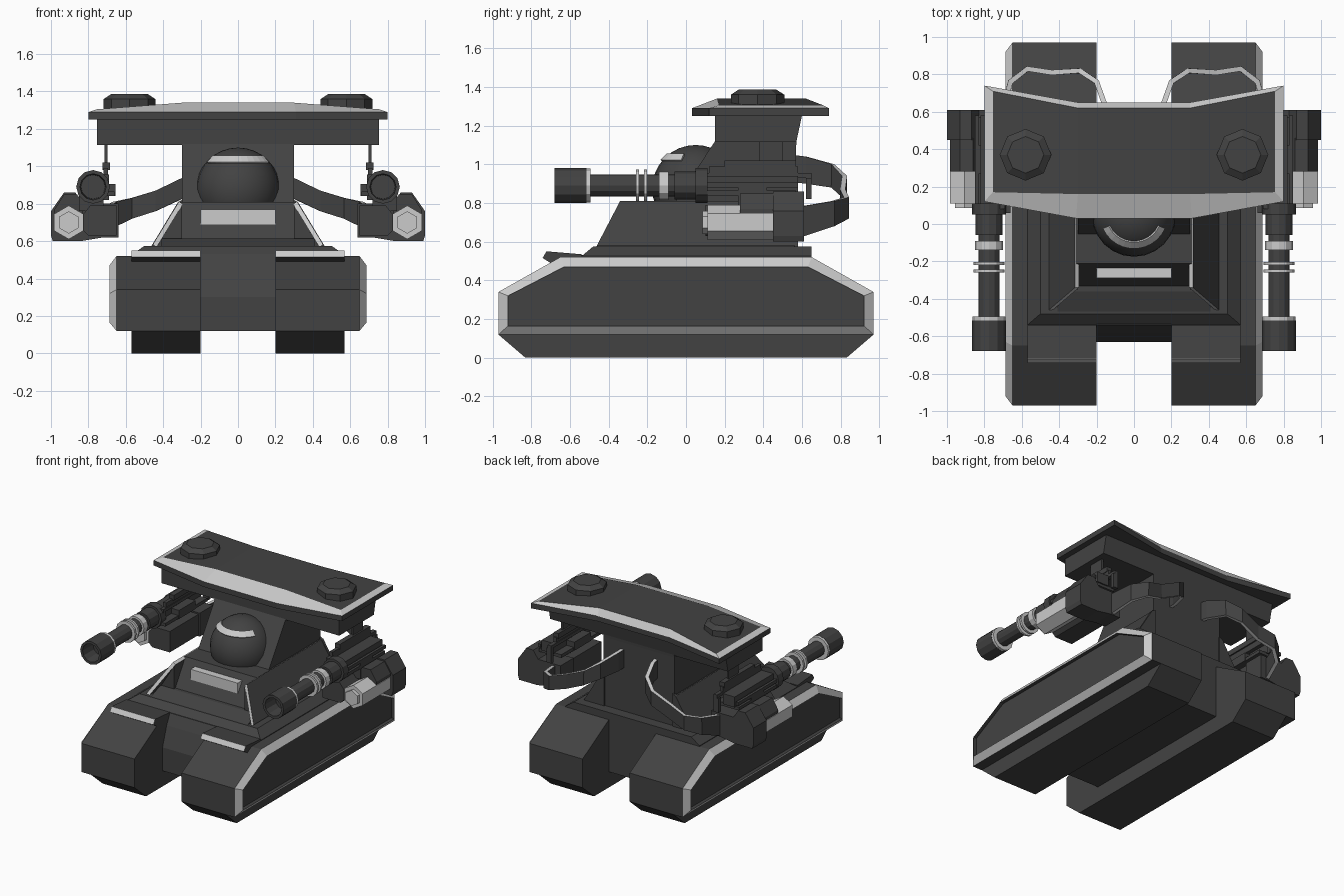
import bpy, bmesh
from math import sin, cos, pi, radians

if "Cube" in bpy.data.objects:
    bpy.data.objects.remove(bpy.data.objects["Cube"])


def material(name, v):
    m = bpy.data.materials.new(name)
    m.diffuse_color = (v, v, v, 1)
    m.use_nodes = True
    m.node_tree.nodes["Principled BSDF"].inputs["Base Color"].default_value = m.diffuse_color
    return m


DARK, LIGHT = material("dark_grey", 0.055), material("light_grey", 0.55)


def finish(name, bm, mirror):
    me = bpy.data.meshes.new(name)
    bmesh.ops.recalc_face_normals(bm, faces=bm.faces[:])
    bm.to_mesh(me)
    bm.free()
    me.materials.append(DARK)
    me.materials.append(LIGHT)
    ob = bpy.data.objects.new(name, me)
    bpy.context.collection.objects.link(ob)
    if mirror:
        ob.modifiers.new("mirror", "MIRROR")
    return ob


def loft(name, rings, light=(), mirror=True, splits=(), cap=0):
    """Skin a list of equal-sized 3D rings; bands listed in light are pale."""
    bm = bmesh.new()
    vs = [[bm.verts.new(p) for p in r] for r in rings]
    n = len(rings[0])
    for b in range(len(vs) - 1):
        for i in range(n):
            j = (i + 1) % n
            f = bm.faces.new((vs[b][i], vs[b][j], vs[b + 1][j], vs[b + 1][i]))
            f.material_index = int(b in light)
    for r in (vs[0], vs[-1]):
        bm.faces.new(r).material_index = cap
    for a, b in splits:
        bmesh.ops.connect_verts(bm, verts=[vs[-1][a], vs[-1][b]])
    return finish(name, bm, mirror)


def prism(name, profile, x0, x1, mirror=True, **k):
    """Extrude a (y, z) profile along x."""
    return loft(name, [[(x, y, z) for y, z in profile] for x in (x0, x1)], mirror=mirror, **k)


def box(name, x0, x1, y0, y1, z0, z1, **k):
    return prism(name, [(y0, z0), (y1, z0), (y1, z1), (y0, z1)], x0, x1, **k)


def lathe(name, x, z, steps, sides=12, phase=0.0, **k):
    """Turned part along y; steps are (y, radius)."""
    ang = [2 * pi * i / sides + phase for i in range(sides)]
    return loft(name, [[(x + r * cos(a), y, z + r * sin(a)) for a in ang] for y, r in steps], **k)


def ribbon(name, low, high, thick, mats=(0, 1), mirror=True):
    """Thick strip between two point rows with a rim material."""
    bm = bmesh.new()
    a, b = [bm.verts.new(p) for p in low], [bm.verts.new(p) for p in high]
    for i in range(len(a) - 1):
        f = bm.faces.new((a[i], a[i + 1], b[i + 1], b[i]))
        f.material_index = mats[0]
    ob = finish(name, bm, mirror)
    s = ob.modifiers.new("thickness", "SOLIDIFY")
    s.thickness, s.offset, s.material_offset_rim = thick, 0, mats[1] - mats[0]
    return ob


# Track pods with pale chamfered border around a recessed panel, and treads below
outer = [(-.97, .12), (-.97, .34), (-.65, .52), (.65, .52), (.97, .34), (.97, .12)]
inner = [(-.92, .165), (-.92, .32), (-.63, .47), (.63, .47), (.92, .32), (.92, .165)]
loft("track_pod", [[(x, y, z) for y, z in p]
                   for x, p in ((.2, outer), (.65, outer), (.687, inner), (.66, inner))], light=(1,))
prism("tread", [(-.97, .12), (-.83, 0), (.83, 0), (.97, .12)], .2, .57)

# Front fender plates with pale lips
prism("fender", [(-.74, .515), (-.72, .55), (-.54, .535), (-.54, .5), (-.7, .49)], .2, .57)
prism("fender_lip", [(-.742, .515), (-.722, .55), (-.72, .55), (-.74, .515)], .2, .57, light=(0,), cap=1)

# Hull between the tracks and the deck on top
prism("centre_hull", [(-.54, .53), (-.58, .45), (-.63, .3), (-.63, .12), (.65, .12), (.65, .53)], -.2, .2, mirror=False)
loft("deck", [[(-x, y, z), (x, y, z), (x, .65, z), (-x, .65, z)]
              for x, y, z in ((.57, -.54, .5), (.57, -.54, .525), (.5, -.48, .575))], mirror=False)

# Turret base with stepped front, sloping cheeks and a window slit
prism("turret_base", [(-.36, .57), (-.21, .81), (.57, .81), (.57, .57)], -.31, .31, mirror=False)
prism("turret_step", [(-.48, .57), (-.36, .615), (-.3, .615), (-.3, .57)], -.41, .41, mirror=False)
loft("turret_side", [[(x0, y, z0), (x1, y, z1), (x0, y, z1)]
                     for y, x0, x1, z0, z1 in ((-.35, .3, .43, .79, .575), (.57, .3, .43, .79, .575))])
ribbon("turret_cheek", [(.445, -.46, .575), (.445, .565, .575)], [(.305, -.34, .805), (.305, .565, .805)], .025)
loft("turret_rear", [[(.29, y, .825), (.32, y, .81), (.465, y, .57), (.29, y, .57)] for y in (.56, .58)])
box("window_slit", -.2, .2, -.29, -.235, .69, .77, mirror=False, light=(0,), cap=1)

# Neck carrying the upper wing
prism("neck", [(-.06, .8), (.15, 1.12), (.15, 1.27), (.58, 1.27), (.57, 1.1), (.57, .57), (.1, .57)], -.3, .3, mirror=False)

# Cockpit dome with pale visor stripe
bm = bmesh.new()
bmesh.ops.create_uvsphere(bm, u_segments=24, v_segments=16, radius=.225)
bmesh.ops.translate(bm, verts=bm.verts[:], vec=(0, .05, .875))
for f in bm.faces:
    f.smooth = True
finish("dome", bm, False)


def arc(e):
    return [(.23 * cos(e) * sin(radians(a)), .05 - .23 * cos(e) * cos(radians(a)), .875 + .23 * sin(e))
            for a in range(-66, 67, 12)]


ribbon("visor", arc(radians(39)), arc(radians(51)), .01, mats=(1, 1), mirror=False)

# Wing: support box, swept plate with pale chamfer, octagonal hatches
prism("wing_support", [(.15, 1.115), (.57, 1.115), (.6, 1.255), (.15, 1.255)], -.755, .755, mirror=False)
half = [(.31, .03), (.8, .12), (.8, .74), (.3, .65)]
top = [(.3, .16, 1.34), (.755, .17, 1.305), (.755, .71, 1.305), (.3, .62, 1.34)]


def full(pts):
    return pts + [(-p[0], *p[1:]) for p in reversed(pts)]


loft("wing", [[(x, y, z) for x, y in full(half)] for z in (1.25, 1.29)] + [full(top)],
     light=(1,), mirror=False, splits=((0, 3), (4, 7)))
loft("hatch", [[(.58 + r * cos(i * pi / 4), .37 + r * sin(i * pi / 4), z) for i in range(8)]
               for r, z in ((.138, 1.29), (.138, 1.36), (.098, 1.386))])

# Curved arms reaching back and out to the guns
arm = [(.14, .54, .91, 1.05), (.15, .62, .9, 1.04), (.2, .76, .88, 1.0), (.29, .82, .83, .94), (.44, .81, .76, .87),
       (.57, .83, .72, .83), (.66, .76, .68, .81), (.71, .58, .62, .78)]
ribbon("arm", [(x, y, a) for x, y, a, b in arm], [(x, y, b) for x, y, a, b in arm], .028)

# Gun: hollow muzzle, barrel, pale rings, breech
GX, GZ = .775, .89
lathe("muzzle", GX, GZ, [(-.56, .065), (-.68, .07), (-.68, .09), (-.515, .09), (-.515, .05)])
lathe("muzzle_collar", GX, GZ, [(-.515, .088), (-.495, .088)], light=(0,), cap=1)
lathe("barrel", GX, GZ, [(-.5, .057), (.05, .057)])
for y in (-.25, -.21):
    lathe("barrel_ring", GX, GZ, [(y - .008, .082), (y + .008, .082)], light=(0,), cap=1)
lathe("barrel_drum", GX, GZ, [(-.14, .074), (-.09, .074)], light=(0,), cap=1)
lathe("breech", GX, GZ, [(-.06, .072), (.05, .072)])
lathe("breech_flange", GX, GZ, [(.05, .09), (.11, .09)])
box("receiver", .72, .82, .1, .58, .86, .94)
box("lower_rail", .66, .85, .06, .57, .84, .865)
box("upper_rail", .69, .72, .08, .65, .93, .955)
box("outer_rail", .83, .85, .08, .58, .88, .905)
box("rail_stop", .69, .73, .62, .65, .82, .93)
box("sight_block", .72, .85, .27, .42, .76, .9)
box("inner_block", .655, .73, .22, .42, .84, .905)

# Rack hanging the gun from the wing
box("rack_plate", .697, .713, .38, .5, 1.0, 1.13)
box("rack_foot", .685, .725, .2, .57, .98, 1.02)
box("rack_rail", .695, .72, .12, .58, .94, .99)

# Gun carriage and pale six-sided side pod
shape = [(.64, .62), (.72, .62), (.84, .6), (.99, .6), (1, .63), (1, .76), (.93, .86), (.87, .86), (.83, .8), (.64, .8)]
loft("gun_carriage", [[(x, y, z) for x, z in shape] for y in (.45, .61)])
loft("carriage_inner", [[(x, y, z) for x, z in ((.65, .63), (.8, .63), (.83, .66), (.83, .74), (.79, .79), (.65, .79))]
                        for y in (.1, .5)])
lathe("side_pod", .905, .7, [(.11, .09), (.45, .09)], sides=6, phase=pi / 6, light=(0,), cap=1)
lathe("side_pod_nose", .905, .7, [(.085, .06), (.11, .06)], sides=6, phase=pi / 6, light=(0,), cap=1)
loft("pod_bracket", [[(x, y, z) for x, z in ((.83, .74), (.98, .74), (.98, .77), (.93, .85), (.86, .85), (.83, .8))]
                     for y in (.28, .46)])
